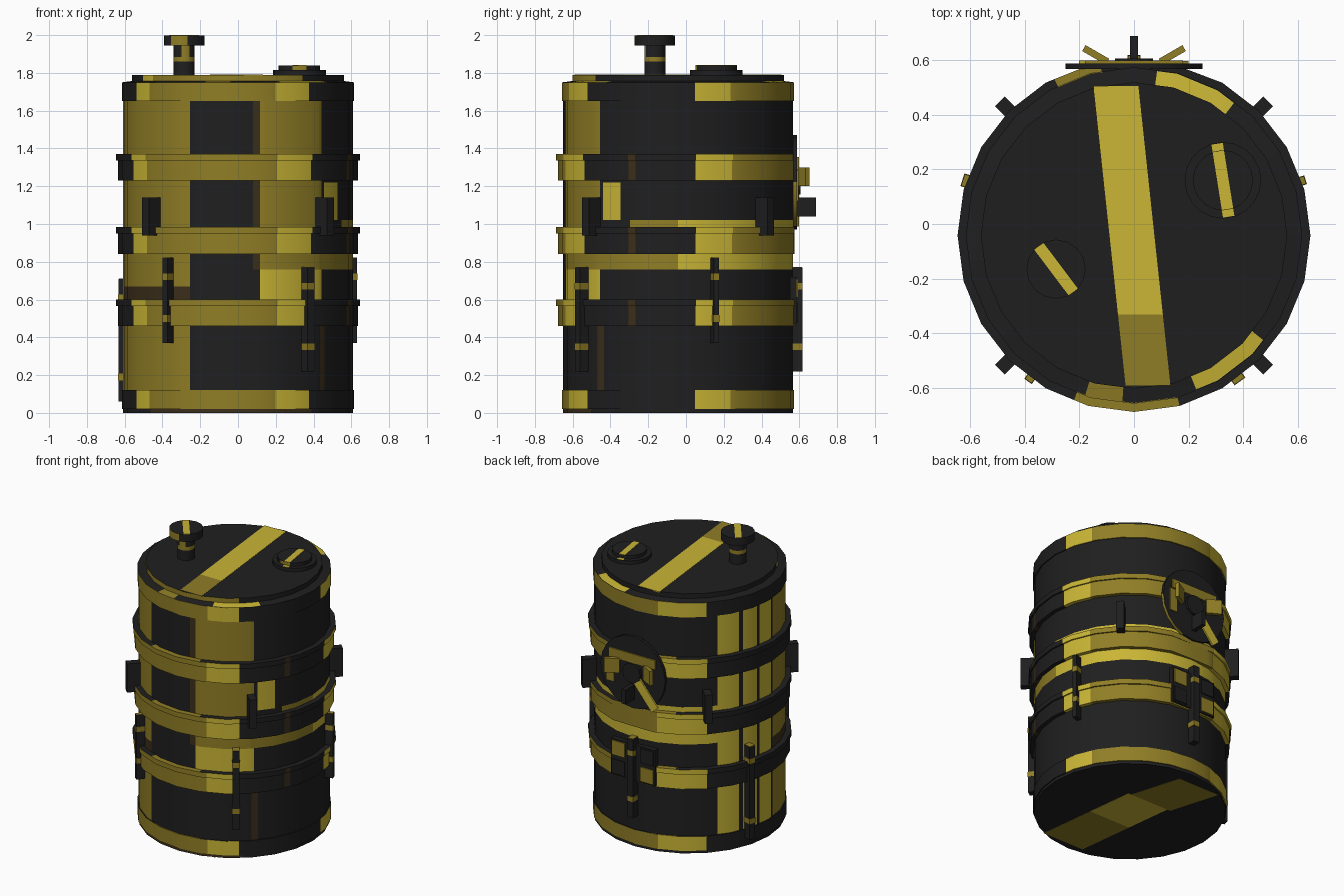
import bpy, math
from mathutils import Vector

if "Cube" in bpy.data.objects:
    bpy.data.objects.remove(bpy.data.objects["Cube"])

# ---- colours ----
BLACK, BRIGHT, OLIVE, BROWN = range(4)
MATS = []
for nm, c in (("black", (0.0137, 0.0137, 0.0137)), ("bright_yellow", (0.59, 0.465, 0.036)),
              ("olive_yellow", (0.28, 0.208, 0.019)), ("dark_brown", (0.045, 0.028, 0.011))):
    m = bpy.data.materials.new(nm)
    m.diffuse_color = (*c, 1)
    m.use_nodes = True
    m.node_tree.nodes["Principled BSDF"].inputs["Base Color"].default_value = m.diffuse_color
    MATS.append(m)
CY = -0.042                      # barrel axis


def make(name, verts, faces, idx):
    me = bpy.data.meshes.new(name)
    me.from_pydata(verts, [], faces)
    for m in MATS:
        me.materials.append(m)
    for p, i in zip(me.polygons, idx):
        p.material_index = i
    ob = bpy.data.objects.new(name, me)
    bpy.context.collection.objects.link(ob)
    return ob


def lathe(name, profile, rules=(), n=24, centre=(0, CY), base=BLACK,
          bottom=False, top=False, ymax=None):
    """Faceted turned part; rules are (z0, z1, angle0, angle1, colour), later ones win."""
    step = 360 / n
    angs = sorted({i * step for i in range(n)} | {a % 360 for r in rules for a in r[2:4]})
    k = len(angs)
    verts, faces, idx = [], [], []
    for r, z in profile:
        for a in angs:
            rr = r * math.cos(math.radians(step / 2)) / math.cos(math.radians(a % step - step / 2))
            t = math.radians(a)
            y = centre[1] + rr * math.sin(t)
            verts.append((centre[0] + rr * math.cos(t), min(y, ymax) if ymax else y, z))
    for s in range(len(profile) - 1):
        zm = (profile[s][1] + profile[s + 1][1]) / 2
        for i in range(k):
            j = (i + 1) % k
            am = (angs[i] + (angs[j] if j else 360)) / 2
            faces.append((s * k + i, s * k + j, s * k + k + j, s * k + k + i))
            col = base
            for z0, z1, a0, a1, c in rules:
                if z0 <= zm <= z1 and a0 <= am <= a1:
                    col = c
            idx.append(col)
    if bottom:
        faces.append(tuple(range(k))[::-1])
        idx.append(base)
    if top:
        faces.append(tuple(range((len(profile) - 1) * k, len(profile) * k)))
        idx.append(base)
    ob = make(name, verts, faces, idx)
    bpy.ops.object.select_all(action='DESELECT')
    ob.select_set(True)
    bpy.context.view_layer.objects.active = ob
    bpy.ops.object.shade_smooth_by_angle(angle=math.radians(32))
    return ob


def prism(name, pts, z0, z1, col):
    """Flat plate from a counter-clockwise outline."""
    n = len(pts)
    verts = [(x, y, z) for z in (z0, z1) for x, y in pts]
    faces = [tuple(range(n))[::-1], tuple(range(n, 2 * n))]
    faces += [(i, (i + 1) % n, n + (i + 1) % n, n + i) for i in range(n)]
    return make(name, verts, faces, [col] * len(faces))


def box(name, size, loc, col, rot=(0, 0, 0)):
    x, y, z = (s / 2 for s in size)
    ob = prism(name, [(-x, -y), (x, -y), (x, y), (-x, y)], -z, z, col)
    ob.location = loc
    ob.rotation_euler = [math.radians(a) for a in rot]
    return ob


def radial_box(name, size, r, ang, z, col):
    t = math.radians(ang)
    return box(name, size, (r * math.cos(t), CY + r * math.sin(t), z), col, (0, 0, ang))


# ---- barrel body with painted panels ----
R = 0.608
body_rules = [
    (.12, 1.65, 142, 185, BRIGHT), (.12, 1.65, 185, 245, OLIVE),
    (.12, 1.65, 156, 159, BLACK), (.12, 1.65, 170, 172, BLACK), (.12, 1.65, 183, 185, BLACK),
    (1.37, 1.65, 277.5, 281, BROWN), (1.37, 1.65, 281, 317, OLIVE),
    (.985, 1.23, 277.5, 281, BROWN), (.985, 1.23, 281, 317, OLIVE),
    (1.02, 1.22, 319, 330, BRIGHT),
    (.985, 1.02, 335, 360, OLIVE), (.985, 1.02, 0, 142, BRIGHT),
    (.6, .76, 281, 317, BRIGHT), (.76, .84, 277.5, 281, BROWN), (.76, .84, 281, 360, OLIVE),
    (.76, .84, 0, 142, BRIGHT),
    (.6, .67, 185, 245, BROWN), (.12, .46, 315.5, 319.5, BROWN),
    (0, .02, 220, 310, BROWN),
]
levels = (0, .02, .12, .46, .6, .67, .76, .84, .985, 1.02, 1.22, 1.23, 1.37, 1.65, 1.75)
lathe("barrel_body", [(R, z) for z in levels], body_rules, bottom=True)

# ---- hoops: coloured sides, mostly black upper edges ----
hoop_cols = [(209, 220, BRIGHT), (220, 289, OLIVE), (289, 308, BRIGHT),
             (8.5, 27, BRIGHT), (27, 106, OLIVE), (106, 135, BRIGHT)]
hoop_rules = [(0, 2, *h) for h in hoop_cols]


def edge_rules(z):
    e = .0005
    return [(z - e, z + e, 0, 360, BLACK), (z - e, z + e, 250, 285, OLIVE),
            (z - e, z + e, 101, 117, OLIVE)]


for name, z0, z1 in (("bottom_hoop", .02, .12), ("top_hoop", 1.65, 1.75)):
    lathe(name, [(.6, z0), (.615, z0), (.615, z1), (.6, z1)],
          hoop_rules + edge_rules(z1), ymax=.573)
for i, (z0, z1) in enumerate(((.46, .6), (.84, .985), (1.23, 1.37))):
    lathe(f"middle_hoop_{i + 1}",
          [(.6, z0), (.635, z0), (.635, z1 - .035), (.645, z1 - .035), (.645, z1), (.6, z1)],
          hoop_rules + [(0, 2, 335.5, 339, BROWN)] + edge_rules(z1), ymax=.575)

# ---- lid and painted stripes ----
lathe("lid", [(.612, 1.75), (.56, 1.757), (.56, 1.79)],
      [(1.75, 1.756, 53, 82, BRIGHT), (1.75, 1.756, 292, 321, BRIGHT),
       (1.75, 1.756, 253, 266, OLIVE), (1.757, 1.79, 205, 216, BRIGHT),
       (1.757, 1.79, 216, 308, OLIVE)], top=True)


def stripe(name, y0, y1, z0, z1, col, x0, x1, slant):
    """Slanted painted band; x0..x1 at y = 0, slant in x per unit of y."""
    prism(name, [(x0 + slant * y0, y0), (x1 + slant * y0, y0),
                 (x1 + slant * y1, y1), (x0 + slant * y1, y1)], z0, z1, col)


stripe("lid_stripe_back", -.33, .505, 1.786, 1.7915, BRIGHT, -.094, .07, -.107)
stripe("lid_stripe_front", -.59, -.33, 1.786, 1.7915, OLIVE, -.094, .07, -.107)
stripe("base_stripe_front", -.6, -.2, -.0015, .002, OLIVE, -.15, .17, -.12)
stripe("base_stripe_middle", -.2, .13, -.0015, .002, BRIGHT, -.15, .17, -.12)
stripe("base_stripe_back", .13, .48, -.0015, .002, OLIVE, -.15, .17, -.3)

# ---- valve knob and filler cap on the lid ----
K, C = (-.285, -.165), (.325, .16)
lathe("knob_stem", [(.056, 1.785), (.056, 1.86), (.056, 1.885), (.056, 1.95)],
      [(1.86, 1.885, 0, 360, OLIVE), (1.89, 1.95, 255, 300, OLIVE)], 16, K)
lathe("knob_head", [(.108, 1.945), (.108, 1.997)],
      [(1.9, 2, 230, 280, OLIVE)], 16, K, bottom=True, top=True)
lathe("filler_cap_base", [(.14, 1.785), (.14, 1.815)], [], 20, C, top=True)
lathe("filler_cap_top", [(.11, 1.81), (.11, 1.838)], [(1.8, 1.9, 250, 290, OLIVE)], 20, C, top=True)
for name, (x, y), z, length, ang in (("knob_stripe", K, 1.9975, .21, -53),
                                     ("filler_cap_stripe", C, 1.8385, .215, -81),
                                     ("filler_base_stripe", C, 1.8145, .27, -81)):
    box(name, (length, .042, .004), (x, y, z), BRIGHT, (0, 0, ang))

# ---- four lifting lugs ----
for a in (45, 135, 225, 315):
    radial_box(f"lug_{a}", (.09, .05, .2), .648, a, 1.04, BLACK)

# ---- five upright bars around the lower half ----
for a, z0, z1 in ((18, .37, .82), (90, .22, .77), (162, .06, .71), (234, .37, .82), (306, .22, .77)):
    w = .03 if a in (18, 234) else .045
    radial_box(f"bar_{a}", (.055, w, z1 - z0), .63, a, (z0 + z1) / 2, BLACK)
    radial_box(f"bar_mark_low_{a}", (.059, w + .004, .035), .63, a, z0 + .13, OLIVE)
    radial_box(f"bar_mark_high_{a}", (.059, w + .004, .035), .63, a, z1 - .1, OLIVE)
    radial_box(f"bar_tip_{a}", (.053, w - .002, .004), .63, a, z1, OLIVE)

# ---- rear latch plate ----
box("latch_plate", (.34, .035, .25), (0, .568, .595), BLACK)
for i, (x, z, c) in enumerate(((-.11, .66, BLACK), (.11, .66, OLIVE), (-.11, .53, OLIVE), (.11, .53, BLACK))):
    box(f"latch_panel_{i + 1}", (.1, .01, .1), (x, .588, z), c)

# ---- rear hand wheel ----
W = Vector((0, .567, 1.222))
disc = lathe("wheel_disc", [(.25, 0), (.25, .02)], [(0, .1, 0, 70, OLIVE)], 20, (0, 0), top=True)
hub = lathe("wheel_hub", [(.07, .018), (.07, .038)], [], 10, (0, 0), top=True)
for ob in (disc, hub):
    ob.location = W
    ob.rotation_euler = (-math.pi / 2, 0, 0)
box("wheel_crossbar", (.36, .012, .065), W + Vector((0, .024, .1)), OLIVE)
box("wheel_side_patch", (.06, .012, .16), W + Vector((.17, .023, -.02)), OLIVE)
box("wheel_diagonal", (.3, .012, .065), W + Vector((-.08, .024, -.1)), BRIGHT, (0, -50, 0))
box("wheel_lower_grip", (.03, .11, .1), (0, .633, 1.09), BLACK)
for s in (-1, 1):
    box(f"wheel_side_grip_{'right' if s > 0 else 'left'}", (.1, .025, .1),
        (s * .14, .618, 1.25), OLIVE, (0, 0, s * 30))
